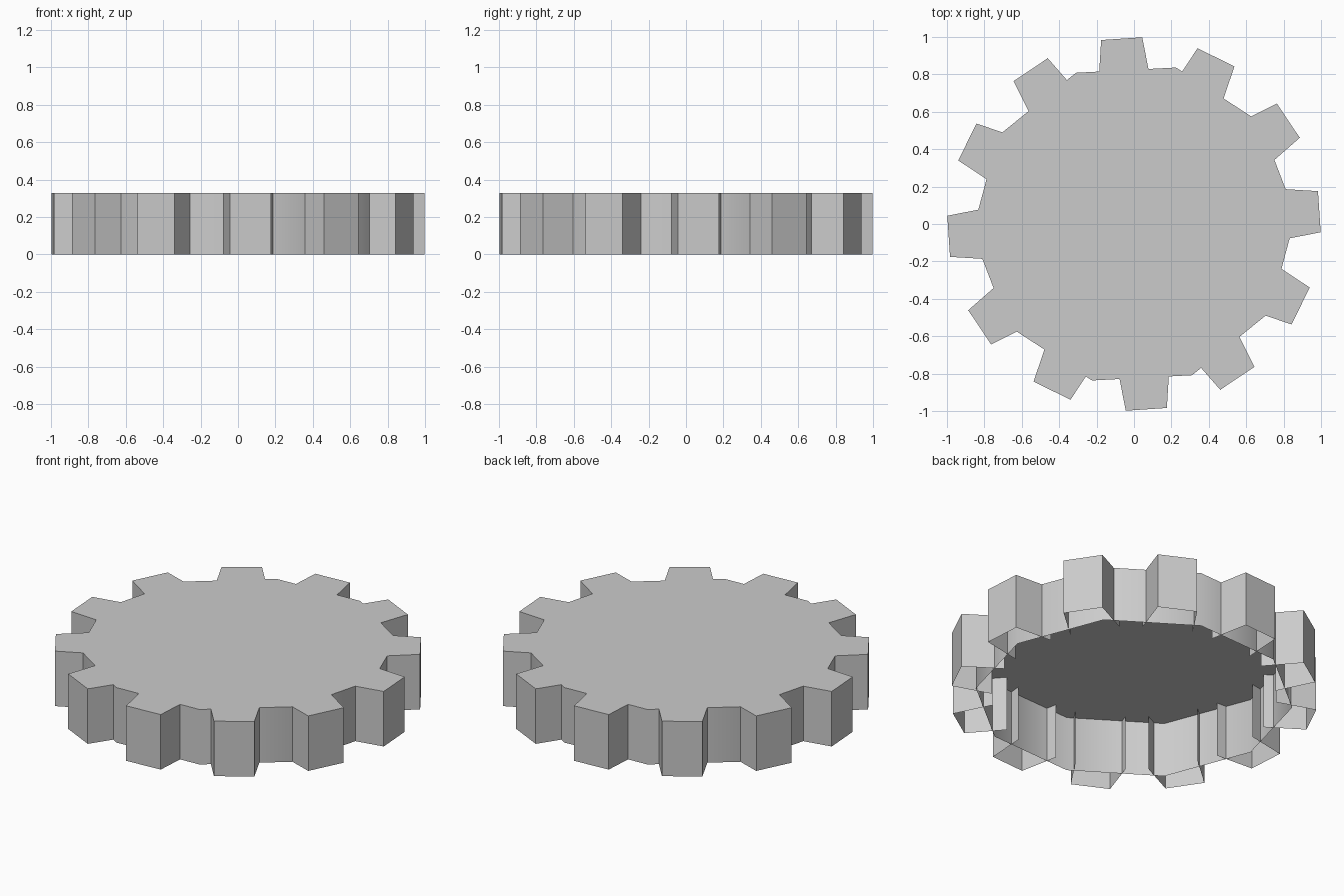
import bpy
import bmesh
import math

HEIGHT = 0.33
TEETH = 12
RING_SIDES = 10

if "Cube" in bpy.data.objects:
    bpy.data.objects.remove(bpy.data.objects["Cube"], do_unlink=True)

grey = bpy.data.materials.new("plain grey")
grey.use_nodes = True
colour = (0.6, 0.6, 0.6, 1)
grey.diffuse_color = colour
grey.node_tree.nodes["Principled BSDF"].inputs["Base Color"].default_value = colour


def make_object(name, bm):
    mesh = bpy.data.meshes.new(name)
    bm.to_mesh(mesh)
    bm.free()
    mesh.materials.append(grey)
    obj = bpy.data.objects.new(name, mesh)
    bpy.context.collection.objects.link(obj)
    return obj


def add_shell(bm, outline, open_side=False):
    """Top face with walls down to the ground, open underneath."""
    low = [bm.verts.new((x, y, 0)) for x, y in outline]
    high = [bm.verts.new((x, y, HEIGHT)) for x, y in outline]
    bm.faces.new(high)
    count = len(outline)
    for i in range(count - 1 if open_side else count):
        j = (i + 1) % count
        bm.faces.new((low[i], low[j], high[j], high[i]))


# Ten-sided hub, softly shaded around its wall
bm = bmesh.new()
angles = [math.radians(3) + math.tau * i / RING_SIDES for i in range(RING_SIDES)]
add_shell(bm, [(0.866 * math.cos(a), 0.866 * math.sin(a)) for a in angles])
hub = make_object("gear_hub", bm)
bpy.ops.object.select_all(action="DESELECT")
hub.select_set(True)
bpy.context.view_layer.objects.active = hub
bpy.ops.object.shade_smooth_by_angle(angle=math.radians(45))

# Tapered hollow teeth whose side walls run into the hub
bm = bmesh.new()
profile = [(0.76, -0.14), (0.993, -0.11), (0.993, 0.11), (0.76, 0.14)]
for i in range(TEETH):
    a = math.radians(3.8) + math.tau * i / TEETH
    c, s = math.cos(a), math.sin(a)
    add_shell(bm, [(r * c - t * s, r * s + t * c) for r, t in profile], open_side=True)
make_object("gear_teeth", bm)
